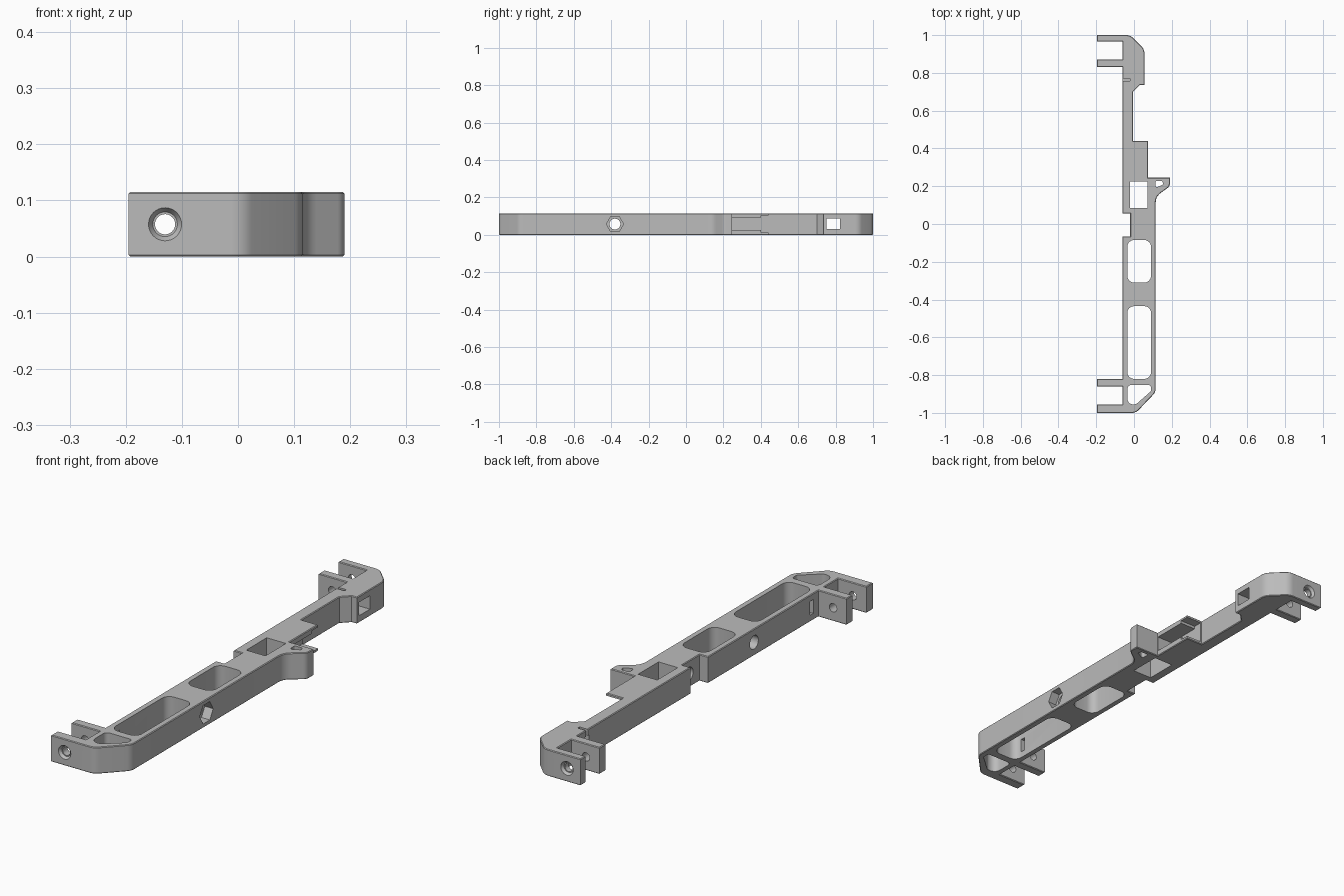
import bpy, bmesh, math
from mathutils import Vector, Matrix

if "Cube" in bpy.data.objects:
    bpy.data.objects.remove(bpy.data.objects["Cube"], do_unlink=True)

H = 0.115          # bracket thickness
MID = H / 2

grey = bpy.data.materials.new("plain grey")
grey.use_nodes = True
grey.diffuse_color = (0.5, 0.5, 0.5, 1)
grey.node_tree.nodes["Principled BSDF"].inputs["Base Color"].default_value = (0.5, 0.5, 0.5, 1)


def fillet(points, steps=6):
    """Round each (x, y, radius) corner; a two-value point stays sharp."""
    out = []
    n = len(points)
    for i, p in enumerate(points):
        c = Vector(p[:2])
        r = p[2] if len(p) > 2 else 0
        if not r:
            out.append(c)
            continue
        a = (Vector(points[i - 1][:2]) - c).normalized()
        b = (Vector(points[(i + 1) % n][:2]) - c).normalized()
        half = a.angle(b) / 2
        t = r / math.tan(half)
        centre = c + (a + b).normalized() * (r / math.sin(half))
        start, end = c + a * t - centre, c + b * t - centre
        turn = start.angle_signed(end)
        for k in range(steps + 1):
            out.append(centre + Matrix.Rotation(-turn * k / steps, 2) @ start)
    return out


def finish(name, bm):
    bmesh.ops.recalc_face_normals(bm, faces=bm.faces)
    mesh = bpy.data.meshes.new(name)
    bm.to_mesh(mesh)
    bm.free()
    mesh.materials.append(grey)
    ob = bpy.data.objects.new(name, mesh)
    bpy.context.collection.objects.link(ob)
    return ob


def prism(name, points, z0, z1, edge=0):
    bm = bmesh.new()
    face = bm.faces.new([bm.verts.new((p.x, p.y, z0)) for p in fillet(points)])
    top = bmesh.ops.extrude_face_region(bm, geom=[face])["geom"]
    bmesh.ops.translate(bm, verts=[v for v in top if isinstance(v, bmesh.types.BMVert)],
                        vec=(0, 0, z1 - z0))
    if edge:
        rims = [e for e in bm.edges if abs(e.verts[0].co.z - e.verts[1].co.z) < 1e-6]
        bmesh.ops.bevel(bm, geom=rims, offset=edge, segments=1, affect='EDGES')
    return finish(name, bm)


def box(name, x0, x1, y0, y1, z0=-0.1, z1=0.3, r=0):
    return prism(name, [(x0, y0, r), (x1, y0, r), (x1, y1, r), (x0, y1, r)], z0, z1)


def rod(name, axis, centre, length, r1, r2=None, sides=32):
    bm = bmesh.new()
    turn = Matrix.Rotation(math.pi / 2, 4, 'Y' if axis == 'X' else 'X')
    bmesh.ops.create_cone(bm, cap_ends=True, segments=sides, radius1=r1,
                          radius2=r1 if r2 is None else r2, depth=length,
                          matrix=Matrix.Translation(centre) @ turn)
    return finish(name, bm)


# Bracket outline: right side going back, then the left side with its lugs
outline = [
    (-0.195, -1), (0.01, -1, 0.05), (0.115, -0.89, 0.05),
    (0.115, 0.145, 0.06), (0.19, 0.2, 0.03), (0.19, 0.245),
    (0.075, 0.245), (0.075, 0.44), (-0.005, 0.44), (-0.005, 0.7),
    (0.03, 0.735), (0.055, 0.735), (0.055, 0.925, 0.05), (-0.02, 1, 0.05),
    (-0.195, 1), (-0.195, 0.965), (-0.06, 0.965), (-0.06, 0.87),
    (-0.195, 0.87), (-0.195, 0.83), (-0.06, 0.83), (-0.06, 0.055),
    (-0.02, 0.055), (-0.02, -0.065), (-0.06, -0.065), (-0.06, -0.82),
    (-0.195, -0.82), (-0.195, -0.86), (-0.06, -0.86), (-0.06, -0.955),
    (-0.195, -0.955)]
bracket = prism("bracket_body", outline, 0, H, edge=0.003)

# Openings through the thickness
cutters = [
    box("long_slot", -0.035, 0.09, -0.82, -0.435, r=0.035),
    box("short_slot", -0.035, 0.09, -0.31, -0.085, r=0.035),
    box("square_opening", -0.02, 0.072, 0.085, 0.225),
    prism("corner_opening", [(-0.035, -0.853, 0.02), (-0.035, -0.955, 0.03), (0.01, -0.955, 0.025),
                             (0.09, -0.885, 0.012), (0.09, -0.853, 0.012)], -0.1, 0.3),
    prism("hook_eye", [(0.113, 0.19, 0.008), (0.155, 0.21, 0.006),
                       (0.15, 0.227, 0.006), (0.113, 0.227, 0.006)], -0.1, 0.3),
]

# Side channel, head window and narrow slits
cutters += [
    box("side_channel", 0, 0.1, 0.247, 0.405, 0.025, 0.092),
    box("channel_mouth", 0, 0.1, 0.4, 0.5, 0.012, 0.104),
    box("head_window", -0.1, 0.1, 0.75, 0.824, 0.03, 0.088),
    box("head_slit", -0.1, -0.02, 0.757, 0.77, 0.03, 0.3),
    box("wall_slit", -0.1, 0, -0.785, -0.762, 0.028, 0.088),
]

# Cross bolt hole with hexagonal nut pocket, and a shallow round seat
cutters += [
    rod("bolt_hole", 'X', (0, -0.38, MID), 0.5, 0.029),
    rod("nut_pocket", 'X', (0.115, -0.38, MID), 0.08, 0.046, sides=6),
    rod("round_seat", 'X', (-0.02, 0.01, MID), 0.04, 0.03),
]

# Lug holes, countersunk on the outer faces
cutters.append(rod("lug_hole", 'Y', (-0.13, 0, MID), 3, 0.018))
cutters.append(rod("front_countersink", 'Y', (-0.13, -1, MID), 0.024, 0.022, 0.037))
cutters.append(rod("back_countersink", 'Y', (-0.13, 1, MID), 0.024, 0.037, 0.022))

for cutter in cutters:
    cutter.hide_render = True
    mod = bracket.modifiers.new(cutter.name, 'BOOLEAN')
    mod.operation = 'DIFFERENCE'
    mod.solver = 'EXACT'
    mod.object = cutter

# Bake the cuts and drop the cutters
bpy.context.view_layer.update()
graph = bpy.context.evaluated_depsgraph_get()
cut_mesh = bpy.data.meshes.new_from_object(bracket.evaluated_get(graph))
bracket.modifiers.clear()
bracket.data = cut_mesh
cut_mesh.materials.clear()
cut_mesh.materials.append(grey)
for face in cut_mesh.polygons:
    face.material_index = 0
for cutter in cutters:
    bpy.data.objects.remove(cutter, do_unlink=True)

bpy.ops.object.select_all(action='DESELECT')
bracket.select_set(True)
bpy.context.view_layer.objects.active = bracket
bpy.ops.object.shade_smooth_by_angle(angle=math.radians(30))
